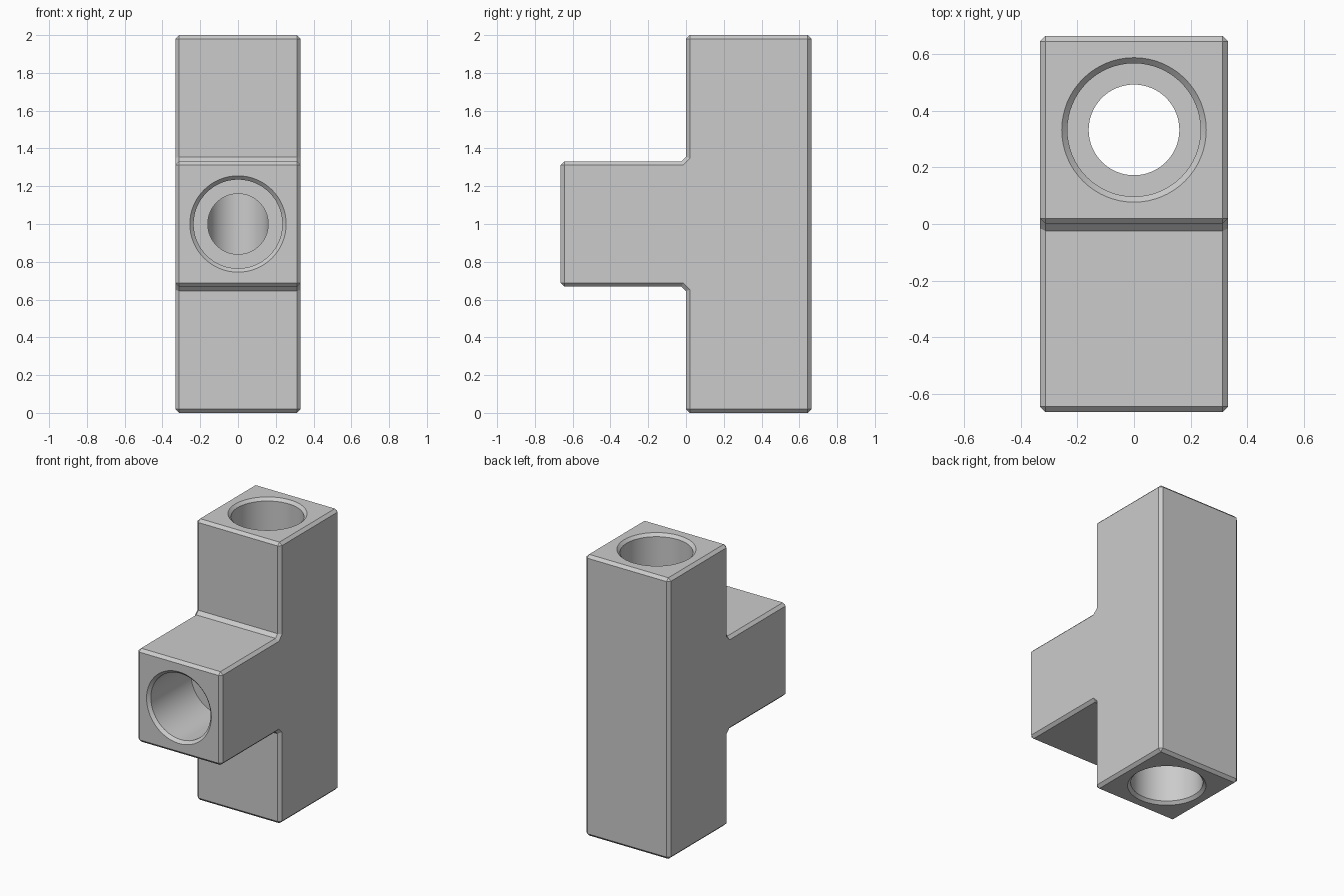
import bpy
import bmesh
from math import pi, cos, sin, radians
from mathutils import Matrix

cube = bpy.data.objects.get("Cube")
if cube:
    bpy.data.objects.remove(cube, do_unlink=True)

HALF = 0.332      # half width of the square arms
AXIS_Y = 0.332    # axis of the upright run
MID = 1.0         # height of the branch axis
CHAMFER = 0.02
FILL = 0.024      # chamfer in the inner corners
SOCKET_R, PIPE_R, DEPTH = 0.235, 0.16, 0.47

grey = bpy.data.materials.new("light_grey")
grey.use_nodes = True
grey.diffuse_color = (0.6, 0.6, 0.6, 1)
grey.node_tree.nodes["Principled BSDF"].inputs["Base Color"].default_value = (0.6, 0.6, 0.6, 1)


def make_object(name, bm):
    bmesh.ops.recalc_face_normals(bm, faces=bm.faces)
    mesh = bpy.data.meshes.new(name)
    bm.to_mesh(mesh)
    bm.free()
    mesh.materials.append(grey)
    obj = bpy.data.objects.new(name, mesh)
    bpy.context.collection.objects.link(obj)
    return obj


def tee_body():
    """T-shaped side profile, extruded across x and chamfered."""
    front, back = AXIS_Y - HALF, AXIS_Y + HALF
    half = [(back, 1), (front, 1), (front, HALF + FILL),
            (front - FILL, HALF), (-back, HALF)]
    outline = half + [(y, -h) for y, h in reversed(half)]
    bm = bmesh.new()
    face = bm.faces.new([bm.verts.new((-HALF, y, MID + h)) for y, h in outline])
    side = bmesh.ops.extrude_face_region(bm, geom=[face])
    verts = [g for g in side["geom"] if isinstance(g, bmesh.types.BMVert)]
    bmesh.ops.translate(bm, verts=verts, vec=(2 * HALF, 0, 0))
    bmesh.ops.recalc_face_normals(bm, faces=bm.faces)
    sharp = [e for e in bm.edges if e.calc_face_angle() > radians(60)]
    bmesh.ops.bevel(bm, geom=sharp, offset=CHAMFER, segments=1,
                    profile=0.5, affect='EDGES', clamp_overlap=True)
    return make_object("tee_body", bm)


def lathe(name, profile, matrix, sides=64):
    """Closed solid from (radius, height) rings around z."""
    bm = bmesh.new()
    rings = [[bm.verts.new((r * cos(2 * pi * i / sides), r * sin(2 * pi * i / sides), h))
              for i in range(sides)] for r, h in profile]
    for low, high in zip(rings, rings[1:]):
        for i in range(sides):
            j = (i + 1) % sides
            bm.faces.new((low[i], low[j], high[j], high[i]))
    bm.faces.new(rings[0])
    bm.faces.new(rings[-1])
    bm.transform(matrix)
    obj = make_object(name, bm)
    obj.hide_render = True
    return obj


def bore_profile(length):
    """Flared mouth, wide socket, then the narrow pipe bore."""
    return [(SOCKET_R + 2 * CHAMFER, length + CHAMFER),
            (SOCKET_R, length - CHAMFER),
            (SOCKET_R, length - DEPTH),
            (PIPE_R, length - DEPTH)]


body = tee_body()

# Bores: straight run through the upright, and one into the branch
run = bore_profile(1)
run += [(r, -h) for r, h in reversed(run)]
centre = Matrix.Translation((0, AXIS_Y, MID))
branch = bore_profile(AXIS_Y + AXIS_Y + HALF) + [(PIPE_R, 0)]
cutters = [lathe("run_bore", run, centre),
           lathe("branch_bore", branch, centre @ Matrix.Rotation(pi / 2, 4, 'X'))]

bpy.ops.object.select_all(action='DESELECT')
bpy.context.view_layer.objects.active = body
body.select_set(True)
for cutter in cutters:
    cut = body.modifiers.new(cutter.name, 'BOOLEAN')
    cut.operation = 'DIFFERENCE'
    cut.solver = 'EXACT'
    cut.object = cutter
    bpy.ops.object.modifier_apply(modifier=cut.name)
    bpy.data.objects.remove(cutter, do_unlink=True)

bpy.ops.object.shade_smooth_by_angle(angle=radians(25))
